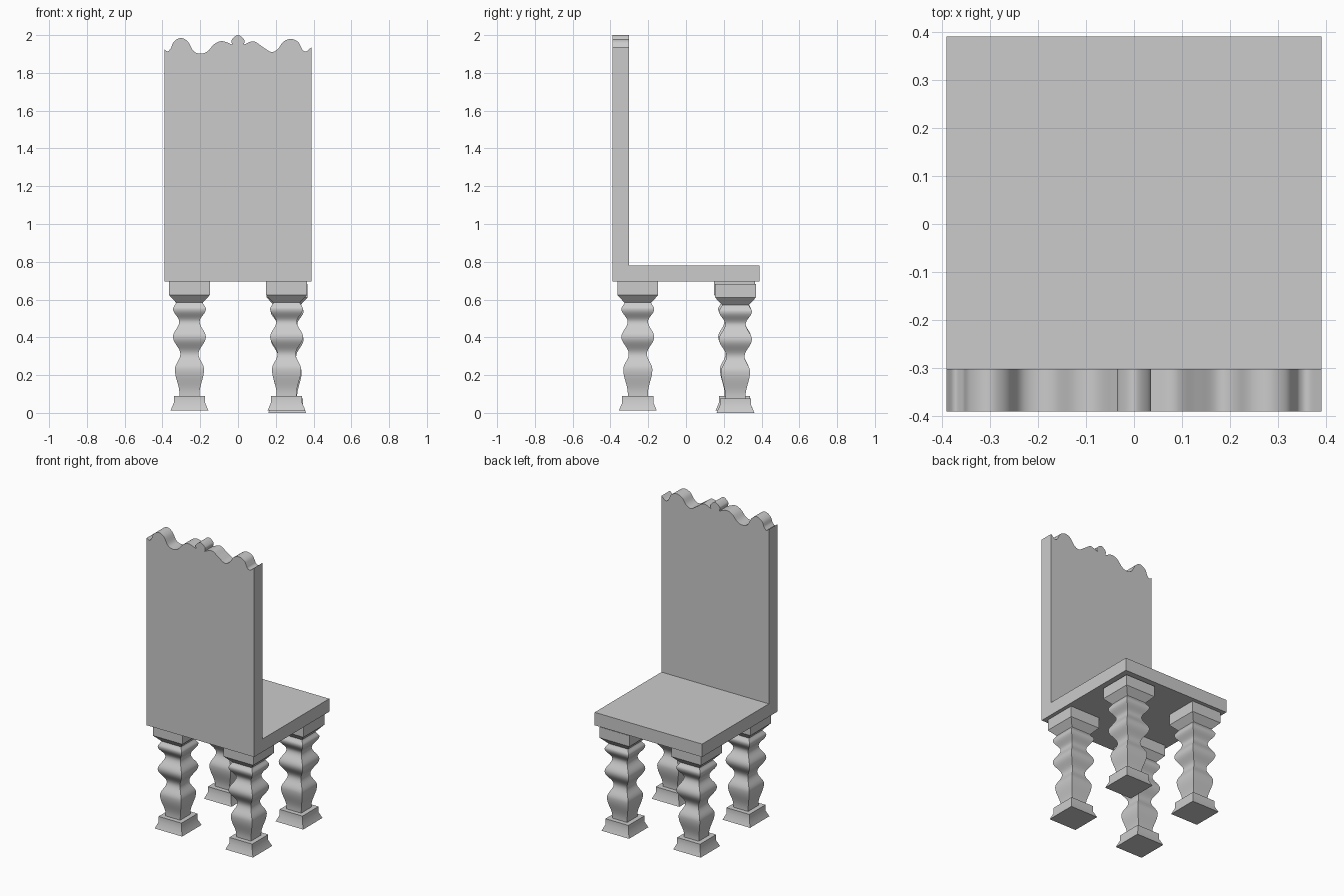
import bpy, bmesh, math
from mathutils import Vector

cube = bpy.data.objects.get("Cube")
if cube:
    bpy.data.objects.remove(cube, do_unlink=True)

grey = bpy.data.materials.new("plain_grey")
grey.use_nodes = True
COLOUR = (0.6, 0.6, 0.6, 1)
grey.diffuse_color = COLOUR
grey.node_tree.nodes["Principled BSDF"].inputs["Base Color"].default_value = COLOUR

HALF = 0.39          # half the seat width and depth
BACK_FACE = -0.302   # inner face of the backrest
SEAT_LOW, SEAT_TOP = 0.695, 0.78


def finish(name, bm, angle=30):
    """Turn a bmesh into a shaded, coloured object."""
    bmesh.ops.recalc_face_normals(bm, faces=bm.faces)
    mesh = bpy.data.meshes.new(name)
    bm.to_mesh(mesh)
    bm.free()
    mesh.materials.append(grey)
    obj = bpy.data.objects.new(name, mesh)
    bpy.context.collection.objects.link(obj)
    bpy.ops.object.select_all(action="DESELECT")
    obj.select_set(True)
    bpy.context.view_layer.objects.active = obj
    bpy.ops.object.shade_smooth_by_angle(angle=math.radians(angle))
    return obj


def loft(rings):
    """Join equal closed rings of points, with a cap at each end."""
    bm = bmesh.new()
    rows = [[bm.verts.new(p) for p in ring] for ring in rings]
    for low, high in zip(rows, rows[1:]):
        for i in range(len(low)):
            j = (i + 1) % len(low)
            bm.faces.new((low[i], low[j], high[j], high[i]))
    bm.faces.new(rows[0])
    bm.faces.new(rows[-1])
    return bm


def square(r, z):
    return [(-r, -r, z), (r, -r, z), (r, r, z), (-r, r, z)]


def spline(points, steps=5):
    """Smooth curve through the points."""
    pts = [Vector(p) for p in points]
    pts = [2 * pts[0] - pts[1]] + pts + [2 * pts[-1] - pts[-2]]
    out = []
    for a, b, c, d in zip(pts, pts[1:], pts[2:], pts[3:]):
        for k in range(steps):
            t = k / steps
            out.append(0.5 * (2 * b + (c - a) * t + (2 * a - 5 * b + 4 * c - d) * t ** 2
                              + (3 * b - a - 3 * c + d) * t ** 3))
    return out + [pts[-2]]


# Seat slab
finish("seat", loft([
    [(x, y, z) for x, y in ((-HALF, BACK_FACE), (HALF, BACK_FACE), (HALF, HALF), (-HALF, HALF))]
    for z in (SEAT_LOW, SEAT_TOP)]))

# Backrest with a carved crest; each run is smooth and meets the next at a crease
crest_runs = [
    [(-HALF, 1.925), (-.372, 1.914), (-.355, 1.93)],
    [(-.355, 1.93), (-.34, 1.965), (-.302, 1.985), (-.265, 1.965), (-.235, 1.915),
     (-.196, 1.902), (-.16, 1.915), (-.125, 1.953), (-.083, 1.968), (-.031, 1.95)],
    [(-.031, 1.95), (-.033, 1.975), (0, 2), (.033, 1.975), (.031, 1.95)],
    [(.031, 1.95), (.083, 1.967), (.13, 1.938), (.175, 1.911), (.21, 1.925),
     (.24, 1.965), (.28, 1.98), (.317, 1.965), (.335, 1.935)],
    [(.335, 1.935), (.344, 1.919), (.362, 1.914), (HALF, 1.937)],
]
outline = [Vector((HALF, SEAT_LOW)), Vector((-HALF, SEAT_LOW))]
for run in crest_runs:
    curve = spline(run)
    outline += curve if run is crest_runs[-1] else curve[:-1]
finish("backrest", loft([[(p.x, y, p.y) for p in outline] for y in (-HALF, BACK_FACE)]))

# Square turned leg: foot, wavy shaft and chamfered cap, as (half width, height)
wave = [(.053, .1), (.077, .23), (.048, .312), (.087, .402), (.054, .483), (.087, .55), (.07, .588)]
profile = [(.1, .013), (.083, .053), (.083, .09), (.053, .09)]
for (r0, z0), (r1, z1) in zip(wave, wave[1:]):
    for k in range(8):
        t = k / 8
        ease = (1 - math.cos(math.pi * t)) / 2
        profile.append((r0 + (r1 - r0) * ease, z0 + (z1 - z0) * t))
profile += [(.075, .588), (.108, .624), (.108, SEAT_LOW)]

for side, x in (("left", .257), ("right", -.257)):
    for end, y in (("front", -.255), ("back", .257)):
        leg = finish(f"{end}_{side}_leg", loft([square(r, z) for r, z in profile]))
        leg.location = (x, y, 0)
        # One leg hangs slightly lower and further out
        if (side, end) == ("left", "back"):
            leg.location += Vector((.003, .005, -.013))
